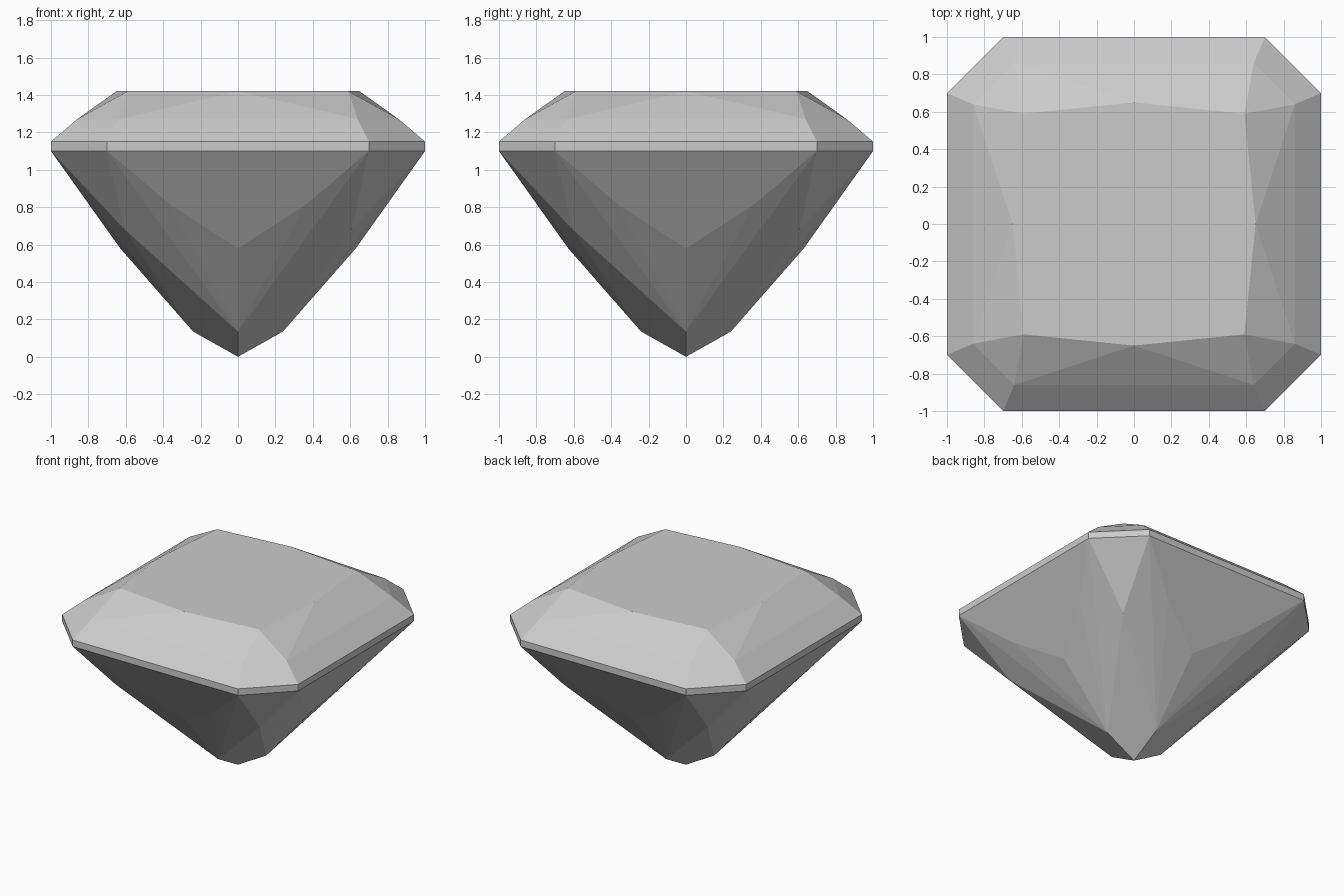
import bpy
import bmesh
import math

if "Cube" in bpy.data.objects:
    bpy.data.objects.remove(bpy.data.objects["Cube"])

# One point of each facet ring; symmetry makes the rest
seeds = [
    (0.00, 0.65, 1.42), (0.59, 0.59, 1.42),      # table outline
    (0.64, 0.86, 1.27),                          # crown break
    (0.70, 1.00, 1.15), (0.70, 1.00, 1.10),      # girdle
    (0.36, 0.795, 0.812), (0.00, 0.63, 0.58),    # lower side facets
    (0.61, 0.61, 0.685),                         # lower corner facets
    (0.00, 0.24, 0.135), (0.00, 0.00, 0.00),     # tip
]


def eightfold(x, y, z):
    """Mirror a point across x, y and the diagonal."""
    return {(sx * a, sy * b, z) for a, b in ((x, y), (y, x))
            for sx in (1, -1) for sy in (1, -1)}


# Gem: convex hull of the mirrored rings
bm = bmesh.new()
for seed in seeds:
    for point in sorted(eightfold(*seed)):
        bm.verts.new(point)
bmesh.ops.convex_hull(bm, input=bm.verts[:])
bmesh.ops.dissolve_limit(bm, angle_limit=math.radians(0.3),
                         verts=bm.verts[:], edges=bm.edges[:])
bmesh.ops.recalc_face_normals(bm, faces=bm.faces[:])

mesh = bpy.data.meshes.new("cut_gem")
bm.to_mesh(mesh)
bm.free()

# Plain grey material, flat facets
grey = bpy.data.materials.new("light grey")
grey.diffuse_color = (0.6, 0.6, 0.6, 1.0)
grey.use_nodes = True
grey.node_tree.nodes["Principled BSDF"].inputs["Base Color"].default_value = grey.diffuse_color
mesh.materials.append(grey)
gem = bpy.data.objects.new("cut_gem", mesh)
bpy.context.collection.objects.link(gem)
